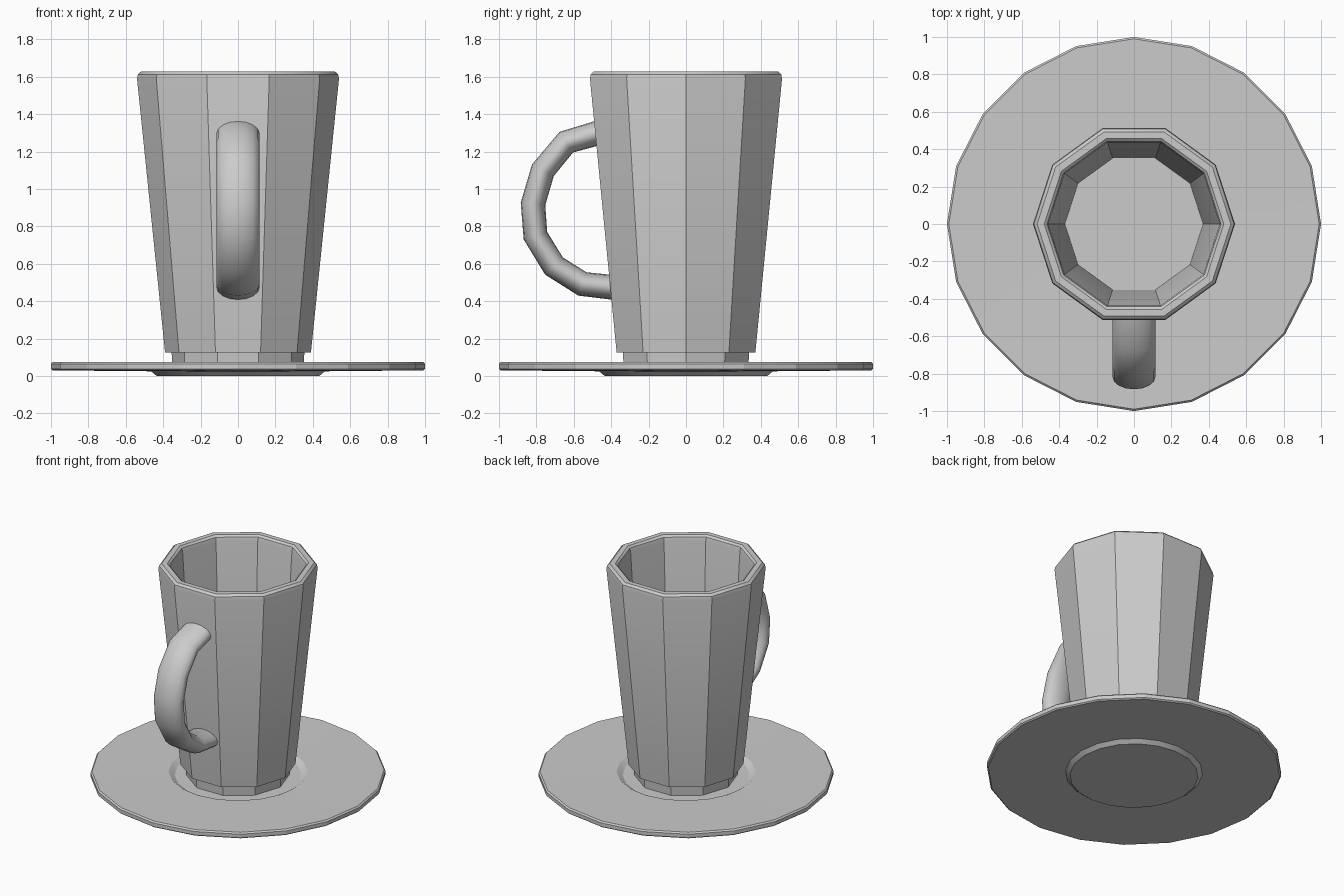
import bpy, bmesh, math
from mathutils import Vector

if "Cube" in bpy.data.objects:
    bpy.data.objects.remove(bpy.data.objects["Cube"], do_unlink=True)

grey = bpy.data.materials.new("grey_ceramic")
grey.use_nodes = True
colour = (0.6, 0.6, 0.6, 1)
grey.diffuse_color = colour
grey.node_tree.nodes["Principled BSDF"].inputs["Base Color"].default_value = colour


def skin(name, rings, angle):
    """Join equal-sized rings of points into a closed, capped surface."""
    bm = bmesh.new()
    loops = [[bm.verts.new(p) for p in ring] for ring in rings]
    n = len(loops[0])
    for a, b in zip(loops, loops[1:]):
        for i in range(n):
            j = (i + 1) % n
            bm.faces.new((a[i], a[j], b[j], b[i]))
    bm.faces.new(loops[0][::-1])
    bm.faces.new(loops[-1])
    bmesh.ops.recalc_face_normals(bm, faces=bm.faces)
    mesh = bpy.data.meshes.new(name)
    bm.to_mesh(mesh)
    bm.free()
    mesh.materials.append(grey)
    obj = bpy.data.objects.new(name, mesh)
    bpy.context.collection.objects.link(obj)
    bpy.ops.object.select_all(action="DESELECT")
    obj.select_set(True)
    bpy.context.view_layer.objects.active = obj
    bpy.ops.object.shade_smooth_by_angle(angle=math.radians(angle))
    return obj


def turned(name, profile, sides, angle):
    """Turn a (radius, height) profile around the z axis."""
    turns = [math.tau * i / sides for i in range(sides)]
    rings = [[(r * math.cos(t), r * math.sin(t), z) for t in turns] for r, z in profile]
    return skin(name, rings, angle)


# Saucer: flat disc with a sunken well that shows below as a low foot
turned("saucer", [
    (0.435, 0), (0.465, 0.025), (0.99, 0.03), (1, 0.038), (1, 0.065),
    (0.99, 0.075), (0.47, 0.07), (0.43, 0.045),
], 20, 15)

# Cup: ten-sided tapered wall, stepped foot, rounded rim and hollow inside
turned("cup", [
    (0.35, 0.043), (0.355, 0.125), (0.39, 0.125), (0.54, 1.59),
    (0.535, 1.613), (0.518, 1.628), (0.48, 1.628), (0.465, 1.615),
    (0.458, 1.59), (0.37, 0.2),
], 10, 32)

# Handle: oval section swept along a curved path at the front
path = [Vector((0, y, z)) for y, z in [
    (-0.45, 1.305), (-0.64, 1.25), (-0.765, 1.10), (-0.818, 0.92),
    (-0.805, 0.75), (-0.706, 0.588), (-0.554, 0.492), (-0.385, 0.473),
]]
rings = []
for i, p in enumerate(path):
    before = (p - path[max(i - 1, 0)]).normalized()
    after = (path[min(i + 1, len(path) - 1)] - p).normalized()
    along = (before + after).normalized()
    across = along.cross(Vector((1, 0, 0)))
    rings.append([p + Vector((0.115 * math.cos(t), 0, 0)) + across * 0.066 * math.sin(t)
                  for t in (math.tau * k / 16 for k in range(16))])
skin("handle", rings, 50)
